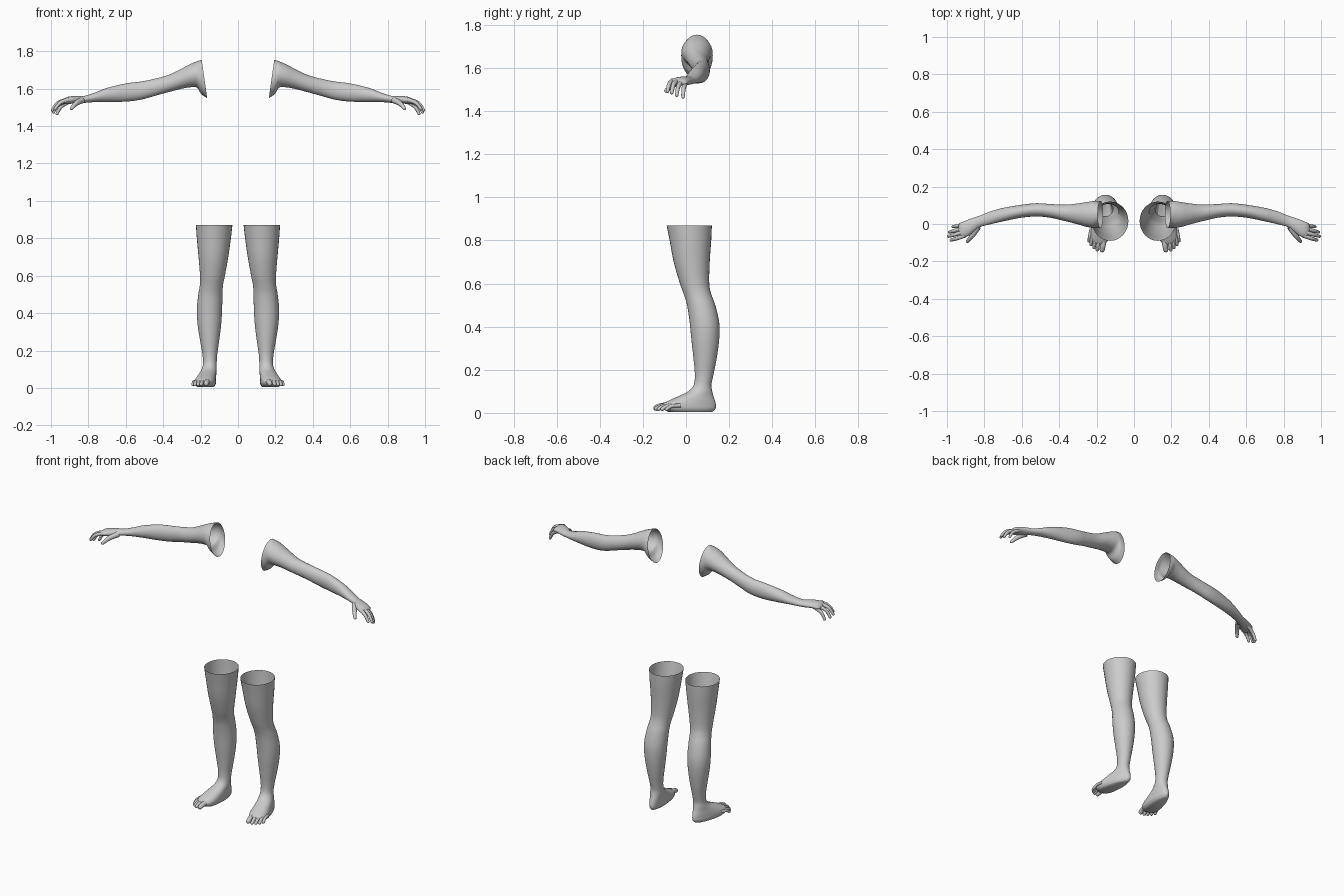
import bpy, bmesh, math
from mathutils import Vector

SIDES = 32


def smooth_rows(rows, n=4):
    """Catmull-Rom resampling of rows of numbers."""
    out = []
    for i in range(len(rows) - 1):
        a, b, c, d = (rows[max(i - 1, 0)], rows[i], rows[i + 1], rows[min(i + 2, len(rows) - 1)])
        for s in range(n):
            t = s / n
            out.append([0.5 * (2 * q + (r - p) * t + (2 * p - 5 * q + 4 * r - w) * t * t
                               + (3 * q - p - 3 * r + w) * t ** 3)
                        for p, q, r, w in zip(a, b, c, d)])
    out.append(list(rows[-1]))
    return out


def loft(bm, rings, cap_start=False, cap_end=True):
    vr = [[bm.verts.new(p) for p in ring] for ring in rings]
    n = len(vr[0])
    for a, b in zip(vr, vr[1:]):
        for i in range(n):
            bm.faces.new((a[i], a[(i + 1) % n], b[(i + 1) % n], b[i]))
    if cap_start:
        bm.faces.new(vr[0][::-1])
    if cap_end:
        bm.faces.new(vr[-1])


def digit(bm, pts, r0, r1):
    """Finger or toe: tapered tube with a rounded tip."""
    path = [Vector(p) for p in smooth_rows(pts, 5)]
    m = len(path) - 1
    rings = []
    for i, p in enumerate(path):
        d = (path[min(i + 1, m)] - path[max(i - 1, 0)]).normalized()
        u = d.cross(Vector((0, 0, 1))).normalized()
        v = u.cross(d)
        base = r0 + (r1 - r0) * i / m
        steps = [(0, 1)] if i < m else [(math.sin(k * math.pi / 10), math.cos(k * math.pi / 10)) for k in range(5)]
        for fwd, sc in steps:
            c = p + d * fwd * base
            rings.append([c + (u * math.cos(a) + v * math.sin(a)) * base * sc
                          for a in [2 * math.pi * k / 12 for k in range(12)]])
    loft(bm, rings)


def finish(bm, name):
    bmesh.ops.recalc_face_normals(bm, faces=bm.faces)
    me = bpy.data.meshes.new(name)
    bm.to_mesh(me)
    bm.free()
    for p in me.polygons:
        p.use_smooth = True
    ob = bpy.data.objects.new(name, me)
    bpy.context.collection.objects.link(ob)
    ob.modifiers.new("Mirror", 'MIRROR').use_mirror_merge = False
    return ob


# Legs: z, x0, x1, y front, y back, front widening, yaw, squareness
leg_rows = [
    (.87, .030, .225, -.090, .120, 0, 0, 1),
    (.80, .038, .220, -.076, .117, 0, 0, 1),
    (.70, .052, .211, -.057, .110, 0, 0, 1),
    (.60, .070, .203, -.028, .108, 0, 0, 1),
    (.55, .080, .204, -.010, .118, 0, 0, 1),
    (.50, .083, .212, .005, .136, 0, 0, 1),
    (.42, .085, .220, .017, .154, 0, 0, 1),
    (.34, .090, .216, .025, .154, 0, 0, 1),
    (.25, .101, .202, .035, .142, 0, 0, 1),
    (.18, .111, .190, .041, .128, 0, 0, 1),
    (.13, .114, .187, .036, .118, 0, .05, 1),
    (.10, .114, .194, .010, .122, .05, .12, 1),
    (.08, .116, .202, -.030, .128, .15, .17, .95),
    (.06, .117, .211, -.075, .135, .25, .17, .9),
    (.04, .118, .218, -.110, .140, .35, .17, .85),
    (.02, .120, .218, -.110, .139, .35, .17, .85),
    (.005, .130, .208, -.085, .125, .35, .17, .85),
]
bm = bmesh.new()
rings = []
for z, x0, x1, y0, y1, k, yaw, e in smooth_rows(leg_rows):
    cx, cy, rx, ry = (x0 + x1) / 2, (y0 + y1) / 2, (x1 - x0) / 2, (y1 - y0) / 2
    ring = []
    for i in range(SIDES):
        a = 2 * math.pi * i / SIDES
        s, c = math.sin(a), math.cos(a)
        lx = math.copysign(abs(s) ** e, s) * rx * (1 + k * c)
        ly = -math.copysign(abs(c) ** e, c) * ry
        ring.append((cx + lx * math.cos(yaw) - ly * math.sin(yaw),
                     cy + lx * math.sin(yaw) + ly * math.cos(yaw), z))
    rings.append(ring)
loft(bm, rings)
# Toes: tip x, tip y, radius
for x, y, r in [(.170, -.138, .015), (.196, -.137, .011), (.214, -.126, .010),
                (.230, -.110, .010), (.241, -.090, .009)]:
    digit(bm, [(x - .012, y + .065, .034), (x - .004, y + .025, .032), (x, y, r + .008)], r, r * .9)
finish(bm, "legs")

# Arms: x at top, x at bottom, y front, y back, z bottom, z top
arm_rows = [
    (.194, .165, -.022, .124, 1.550, 1.755),
    (.207, .197, -.022, .124, 1.572, 1.751),
    (.225, .220, -.021, .122, 1.606, 1.744),
    (.260, .260, -.014, .116, 1.607, 1.729),
    (.300, .300, -.002, .110, 1.600, 1.708),
    (.370, .370, .016, .103, 1.582, 1.674),
    (.450, .450, .034, .107, 1.560, 1.652),
    (.520, .520, .040, .111, 1.541, 1.638),
    (.600, .600, .034, .103, 1.531, 1.628),
    (.700, .700, .014, .086, 1.529, 1.604),
    (.770, .770, -.002, .066, 1.528, 1.577),
    (.820, .820, -.015, .046, 1.524, 1.562),
    (.850, .850, -.036, .036, 1.521, 1.561),
    (.885, .885, -.063, .024, 1.520, 1.560),
    (.915, .915, -.074, .012, 1.518, 1.555),
    (.932, .932, -.070, .004, 1.519, 1.545),
    (.938, .938, -.055, -.010, 1.526, 1.537),
]
bm = bmesh.new()
rings = []
for xt, xb, y0, y1, z0, z1 in smooth_rows(arm_rows):
    ring = []
    for i in range(SIDES):
        a = 2 * math.pi * i / SIDES
        s, c = math.sin(a), math.cos(a)
        ring.append(((xt + xb) / 2 + (xt - xb) / 2 * s,
                     (y0 + y1) / 2 + (y1 - y0) / 2 * c,
                     (z0 + z1) / 2 + (z1 - z0) / 2 * s))
    rings.append(ring)
loft(bm, rings)
# Fingers and thumb
for pts in [
    [(.905, -.062, 1.541), (.950, -.078, 1.525), (.978, -.086, 1.492)],
    [(.910, -.042, 1.542), (.963, -.058, 1.524), (.992, -.066, 1.486)],
    [(.908, -.020, 1.537), (.960, -.036, 1.514), (.987, -.043, 1.474)],
    [(.900, -.002, 1.533), (.945, -.011, 1.505), (.968, -.014, 1.466)],
]:
    digit(bm, pts, .012, .008)
digit(bm, [(.835, -.015, 1.538), (.865, -.062, 1.522), (.890, -.092, 1.495)], .018, .009)
finish(bm, "arms")
